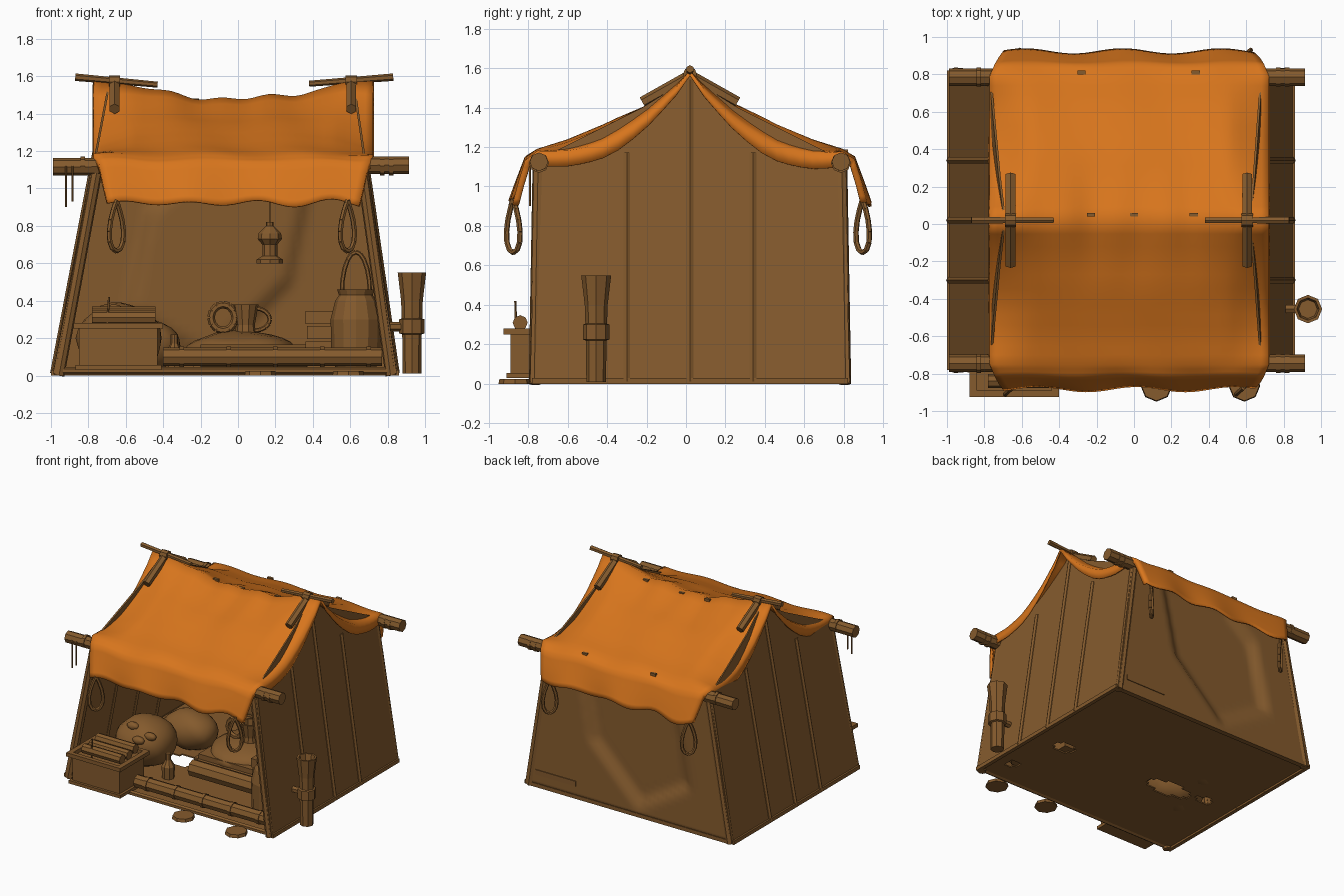
import bpy, bmesh, math
from mathutils import Vector

if "Cube" in bpy.data.objects:
    bpy.data.objects.remove(bpy.data.objects["Cube"])

def material(name, c):
    m = bpy.data.materials.new(name)
    m.diffuse_color = (*c, 1)
    m.use_nodes = True
    m.node_tree.nodes["Principled BSDF"].inputs["Base Color"].default_value = m.diffuse_color
    return m

BROWN = material("brown", (0.232, 0.103, 0.026))
ORANGE = material("orange", (0.68, 0.178, 0.012))

def finish(name, bm, mat=BROWN, smooth=False, thick=0):
    bmesh.ops.recalc_face_normals(bm, faces=bm.faces)
    me = bpy.data.meshes.new(name)
    bm.to_mesh(me)
    bm.free()
    me.materials.append(mat)
    for p in me.polygons:
        p.use_smooth = smooth
    ob = bpy.data.objects.new(name, me)
    bpy.context.collection.objects.link(ob)
    if thick:
        s = ob.modifiers.new("thickness", "SOLIDIFY")
        s.thickness, s.offset = thick, 0
    return ob

def add_cyl(bm, p, q, r1, r2=None, n=8):
    p, q = Vector(p), Vector(q)
    d = q - p
    m = d.to_track_quat('Z', 'Y').to_matrix().to_4x4()
    m.translation = (p + q) / 2
    bmesh.ops.create_cone(bm, cap_ends=True, segments=n, radius1=r1,
                          radius2=r1 if r2 is None else r2, depth=d.length, matrix=m)

def cyl(name, p, q, r1, r2=None, n=8):
    bm = bmesh.new()
    add_cyl(bm, p, q, r1, r2, n)
    return finish(name, bm)

def rope(name, pts, r):
    bm = bmesh.new()
    for a, b in zip(pts, pts[1:]):
        add_cyl(bm, a, b, r, n=6)
    return finish(name, bm)

def box(name, lo, hi, bevel=0):
    bm = bmesh.new()
    bmesh.ops.create_cube(bm, size=1)
    for v in bm.verts:
        v.co = [l + (c + 0.5) * (h - l) for c, l, h in zip(v.co, lo, hi)]
    if bevel:
        bmesh.ops.bevel(bm, geom=bm.edges[:], offset=bevel, segments=2, affect='EDGES')
    return finish(name, bm)

def lathe(name, x, y, prof, n=10):
    bm = bmesh.new()
    rings = [[bm.verts.new((x + r * math.cos(t), y + r * math.sin(t), z))
              for t in (2 * math.pi * k / n for k in range(n))] for r, z in prof]
    for a, b in zip(rings, rings[1:]):
        for k in range(n):
            bm.faces.new((a[k], a[(k + 1) % n], b[(k + 1) % n], b[k]))
    bm.faces.new(rings[0])
    bm.faces.new(rings[-1])
    return finish(name, bm)

def ball(name, c, s):
    bm = bmesh.new()
    bmesh.ops.create_icosphere(bm, subdivisions=3, radius=1)
    for v in bm.verts:
        w = 1 + 0.04 * math.sin(5 * v.co.x + 3 * v.co.z) * math.cos(4 * v.co.y)
        v.co = [c[i] + v.co[i] * s[i] * w for i in range(3)]
    return finish(name, bm, smooth=True)

def grid(fn, us, vs):
    bm = bmesh.new()
    g = [[bm.verts.new(fn(u, v)) for v in vs] for u in us]
    for i in range(len(us) - 1):
        for j in range(len(vs) - 1):
            bm.faces.new((g[i][j], g[i + 1][j], g[i + 1][j + 1], g[i][j + 1]))
    return bm

def lin(a, b, n):
    return [a + (b - a) * i / n for i in range(n + 1)]

YC = 0.02
def wall_x(side, z):
    return 0.845 - 0.145 * z if side > 0 else -0.985 + 0.19 * z

# orange roof sheet: sagging ridge, drooping gable edges with a lip, hanging hems
P = [(0, 1.56), (.21, 1.425), (.44, 1.30), (.62, 1.225), (.77, 1.178), (.83, 1.14), (.87, 1.02), (.9, .92)]
def roof(u, v):
    t = abs(v) * (len(P) - 1)
    i = min(int(t), len(P) - 2)
    f = t - i
    d, z = (P[i][k] + (P[i + 1][k] - P[i][k]) * f for k in (0, 1))
    hem = max(0, t - 4) / 3
    lip = abs(u) > 1
    u = max(-1.005, min(1.005, u))
    e = max(0, (abs(u) - .72) / .28)
    mid = max(0, 1 - (u / .8) ** 2)
    z -= .09 * e * math.sin(math.pi * min(d / .77, 1))
    z += .02 * e * (d < .05) - .085 * mid * max(0, 1 - d / .4) * (1 + .12 * math.sin(17 * u))
    z += .008 * math.sin(9 * u + 5 * v) + hem * .016 * math.sin(11 * u + v)
    d += hem * .014 * math.sin(8 * u + 2 * v)
    if lip:
        z -= .075 * min(1, .3 + 3 * abs(v)) * max(0, 1 - hem * 2)
        d -= .03 * min(1, hem * 2)
    return (-.025 + .742 * u * (1 - .1 * hem), YC + math.copysign(d, v), z)
finish("roof_sheet", grid(roof, [-1.01] + lin(-1, 1, 40) + [1.01], lin(-1, 1, 42)), ORANGE, True, .012)

# side walls with gables, ribs, corner poles and ground rails
for s, nm in ((-1, "left"), (1, "right")):
    bm = bmesh.new()
    out = [(-.79, 0.01), (.83, 0.01), (.8, 1.13), (.26, 1.40), (YC, 1.55), (-.22, 1.40), (-.76, 1.13)]
    bm.faces.new([bm.verts.new((wall_x(s, z), y, z)) for y, z in out])
    finish(nm + "_wall", bm, thick=.012)
    for k, (y, top) in enumerate(((-.3, 1.17), (YC, 1.54), (.34, 1.17))):
        cyl(f"{nm}_rib_{k}", (wall_x(s, 0), y, 0.01), (wall_x(s, top), y, top), .02, n=6)
    for y0, y1, e in ((-.765, -.745, "front"), (.805, .785, "back")):
        cyl(f"{nm}_{e}_pole", (wall_x(s, 0) - s * .025, y0, 0), (wall_x(s, 1.13) - s * .02, y1, 1.13), .032)
    box(nm + "_ground_rail", (wall_x(s, 0) - .015, -.78, 0), (wall_x(s, 0) + .015, .82, .03))

# back wall with a creased, sunken panel
PANEL = [(-.62, .33), (-.15, .05), (.3, .49), (.42, 1.1), (-.25, 1.1), (-.5, .9)]
def back(u, z):
    x = wall_x(-1, z) * (1 - u) + wall_x(1, z) * u
    dist = min(((bx - ax) * (z - az) - (bz - az) * (x - ax)) / math.hypot(bx - ax, bz - az)
               for (ax, az), (bx, bz) in zip(PANEL, PANEL[1:] + PANEL[:1]))
    return (x, .82 - .02 * z - .045 * min(1, max(0, dist / .07)), z)
finish("back_wall", grid(back, lin(0, 1, 46), lin(.01, 1.16, 30)), smooth=True, thick=.012)
box("back_ground_rail", (-.97, .79, 0), (.83, .83, .03))
box("back_batten", (.4, .81, .1), (.76, .83, .14))

# floor cloth with worn holes
bm = grid(lambda u, v: (u, v, .02), lin(-.97, .83, 60), lin(-.78, .82, 54))
holes = [(-.42, -.1, .2, .08), (-.72, -.06, .07, .04), (.55, -.13, .09, .06), (.7, -.55, .05, .05)]
bmesh.ops.delete(bm, context='FACES', geom=[f for f in bm.faces if any(
    ((f.calc_center_median().x - a) / c) ** 2 + ((f.calc_center_median().y - b) / d) ** 2 < 1
    for a, b, c, d in holes)])
finish("floor_cloth", bm, thick=.01)

# eave logs with rope bindings
for y, e in ((-.745, "front"), (.785, "back")):
    cyl(e + "_eave_log", (-.99, y, 1.115), (.915, y, 1.125), .047, n=8)
    for x in (-.83, .77, .82):
        cyl(f"{e}_binding_{x}", (x - .012, y, 1.12), (x + .012, y, 1.12), .051)
for x, z in ((-.92, .9), (-.885, .93)):
    cyl("hanging_string", (x, -.79, 1.12), (x, -.79, z), .006, n=5)

# ridge sticks, crossed clamps and pegs
cyl("left_ridge_stick", (-.87, YC, 1.595), (-.43, YC, 1.555), .02, .016, 6)
cyl("right_ridge_stick", (.38, YC, 1.56), (.83, YC, 1.595), .016, .02, 6)
for x in (-.66, .605):
    for s in (-1, 1):
        cyl("ridge_clamp", (x, YC, 1.56), (x, YC + s * .24, 1.425), .03, n=6)
    cyl("clamp_binding", (x - .03, YC, 1.57), (x + .03, YC, 1.57), .035)
for x, y, z in ((-.28, .81, 1.175), (.33, .81, 1.175), (-.23, .05, 1.47), (0, .05, 1.46), (.32, .05, 1.48)):
    box("roof_peg", (x - .022, y - .01, z - .01), (x + .022, y + .01, z + .012))

# rope loops at the hem corners
for x in (-.65, .585):
    for y in (-.875, .895):
        pts = [(x + .05 * math.sin(t) * math.sin(t / 2), y + .045 * math.sin(t) * math.sin(t / 2),
                .80 + .135 * math.cos(t)) for t in lin(0, 2 * math.pi, 14)]
        rope("rope_loop", pts, .014)

# torch post beside the tent
lathe("torch", .93, -.455, [(.05, .01), (.052, .22), (.068, .225), (.068, .3), (.055, .305),
                            (.058, .4), (.076, .55), (.06, .55), (.05, .5)], 8)
cyl("torch_bracket", (.79, -.455, .26), (.9, -.455, .26), .025, n=6)

# stepping stones
for x, y in ((.12, -.865), (.59, -.865)):
    lathe("stepping_stone", x, y, [(.085, .0), (.08, .025)], 8)

# open crate with rolled mats
X0, X1, Y0, Y1 = -.87, -.41, -.91, -.56
box("crate_body", (X0 + .02, Y0 + .02, .04), (X1 - .02, Y1 - .02, .25))
box("crate_base", (X0, Y0, .03), (X1, Y1, .055))
for a, b in (((X0 - .01, Y0 - .015), (X1 + .01, Y0 + .02)), ((X0 - .01, Y1 - .02), (X1 + .01, Y1 + .01)),
             ((X0 - .01, Y0), (X0 + .03, Y1)), ((X1 - .03, Y0), (X1 + .01, Y1))):
    box("crate_rim", (*a, .25), (*b, .28))
for y, z in ((-.84, .31), (-.75, .31), (-.67, .33)):
    cyl("rolled_mat", (-.78, y, z), (-.44, y, z), .038)
cyl("crate_stick", (-.7, -.86, .26), (-.69, -.865, .42), .006, n=5)

# sacks
ball("round_sack", (-.63, -.27, .2), (.23, .22, .19))
ball("rear_sack", (-.52, .14, .16), (.22, .16, .15))
for x, y, z in ((-.57, -.45, .28), (-.5, -.4, .31), (-.66, -.39, .35)):
    ball("sack_patch", (x, y, z), (.05, .03, .03))

# front sill log with bands
cyl("sill_log", (-.4, -.71, .1), (.77, -.71, .1), .05)
for x in (-.3, -.05, .2, .45, .7):
    cyl("sill_band", (x - .012, -.71, .1), (x + .012, -.71, .1), .056)
cyl("front_ground_pole", (-.95, -.77, .025), (.82, -.77, .025), .02, n=6)

# bedding, blanket roll, books
box("mattress", (-.28, -.2, .03), (.42, .62, .15), .04)
ball("rumpled_bedding", (.02, .15, .13), (.3, .32, .11))
cyl("blanket_roll", (-.2, -.29, .1), (.38, -.29, .1), .065)
for k in range(4):
    box(f"book_{k}", (.37 - .01 * (k % 2), -.35, .03 + k * .082), (.56, -.12, .1 + k * .082))

# jug with handle, mug, ring, bottle
lathe("jug", .63, -.5, [(.1, .03), (.13, .08), (.135, .3), (.11, .4), (.09, .43), (.1, .46), (.07, .46)], 12)
rope("jug_handle", [(.63 + .075 * math.cos(t), -.5, .44 + .22 * math.sin(t)) for t in lin(0, math.pi, 10)], .012)
lathe("mug", .04, .1, [(.06, .2), (.05, .27), (.07, .38), (.055, .38), (.045, .3)], 10)
rope("mug_handle", [(.09 + .08 * math.sin(t), .1, .3 + .06 * math.cos(t)) for t in lin(0, math.pi, 8)], .012)
rope("rope_ring", [(-.08 + .065 * math.cos(t), .08, .31 + .07 * math.sin(t)) for t in lin(0, 2 * math.pi, 12)], .02)
lathe("bottle", -.34, -.4, [(.045, .02), (.05, .12), (.02, .17), (.02, .22)], 8)

# lantern hung from the ridge
lathe("lantern", .17, .1, [(.07, .6), (.07, .62), (.04, .64), (.04, .7), (.065, .73), (.06, .76), (.02, .8), (.02, .82)], 8)
cyl("lantern_cord", (.17, .1, .8), (.17, .03, 1.45), .005, n=5)
